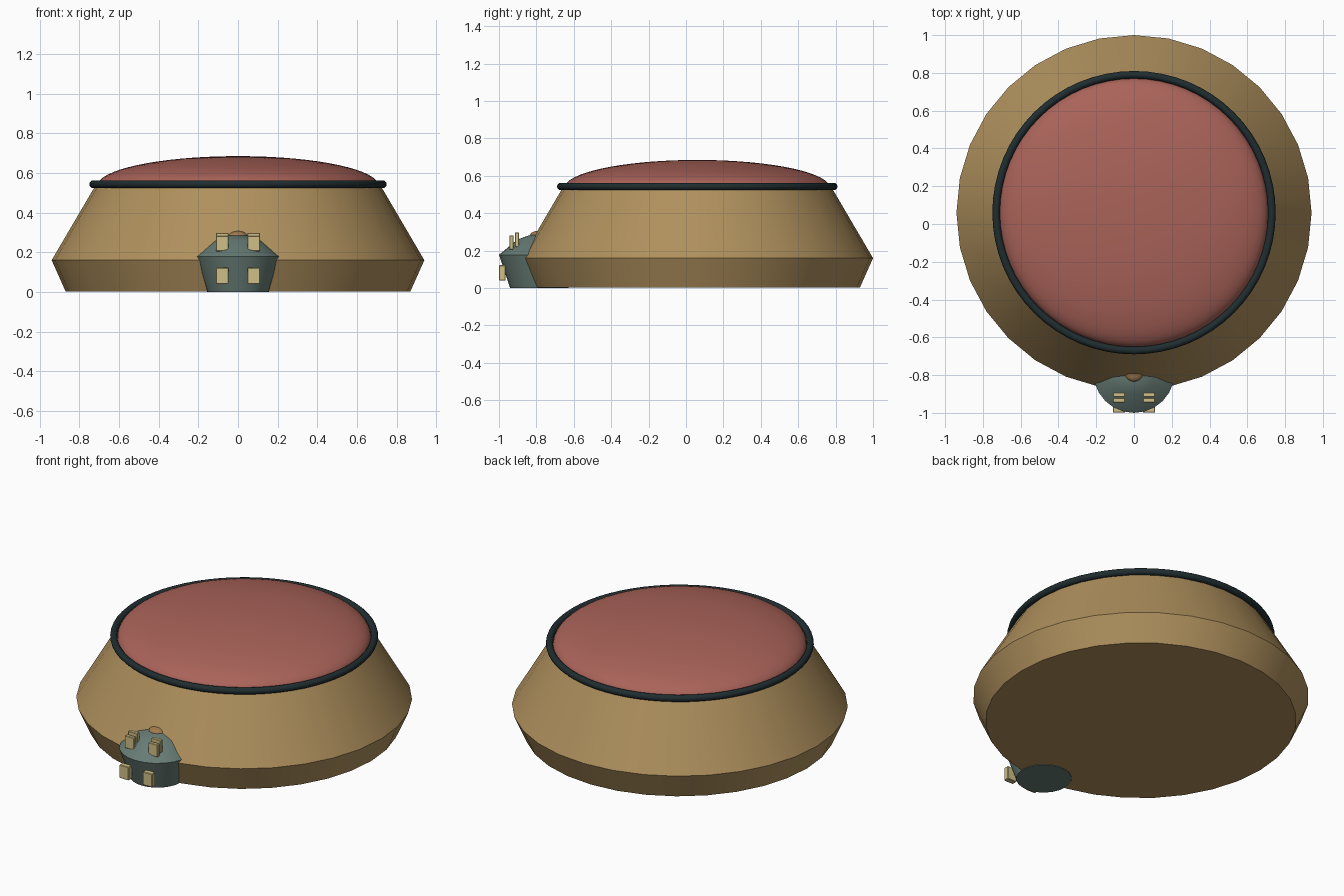
import bpy, bmesh, math
from mathutils import Vector

if "Cube" in bpy.data.objects:
    bpy.data.objects.remove(bpy.data.objects["Cube"])


def material(name, rgb):
    m = bpy.data.materials.new(name)
    m.diffuse_color = (*rgb, 1)
    m.use_nodes = True
    m.node_tree.nodes["Principled BSDF"].inputs["Base Color"].default_value = m.diffuse_color
    return m


TAN = material("tan shell", (0.43, 0.28, 0.11))
RED = material("dusty red", (0.40, 0.125, 0.10))
DARK = material("dark rubber", (0.014, 0.026, 0.029))
SLATE = material("slate green", (0.135, 0.20, 0.175))
CREAM = material("cream", (0.62, 0.52, 0.24))
BROWN = material("brown", (0.36, 0.20, 0.075))

BODY_Y = 0.06
HEAD_Y = -0.785


def smooth(obj, angle=30):
    bpy.ops.object.select_all(action='DESELECT')
    obj.select_set(True)
    bpy.context.view_layer.objects.active = obj
    bpy.ops.object.shade_smooth_by_angle(angle=math.radians(angle))


def lathe(name, profile, sides, y, mat, angle=22):
    """Closed solid turned from (radius, height) points, bottom to top."""
    bm = bmesh.new()
    rings = []
    for r, z in profile:
        rings.append([bm.verts.new((r * math.sin(2 * math.pi * i / sides),
                                    y - r * math.cos(2 * math.pi * i / sides), z))
                      for i in range(sides)])
    for a, b in zip(rings, rings[1:]):
        for i in range(sides):
            j = (i + 1) % sides
            bm.faces.new((a[i], a[j], b[j], b[i]))
    bm.faces.new(rings[0][::-1])
    bm.faces.new(rings[-1])
    bmesh.ops.recalc_face_normals(bm, faces=bm.faces)
    mesh = bpy.data.meshes.new(name)
    bm.to_mesh(mesh)
    bm.free()
    obj = bpy.data.objects.new(name, mesh)
    bpy.context.collection.objects.link(obj)
    mesh.materials.append(mat)
    smooth(obj, angle)
    return obj


def block(name, low, high):
    low, high = Vector(low), Vector(high)
    bpy.ops.mesh.primitive_cube_add(size=1, location=(low + high) / 2)
    obj = bpy.context.object
    obj.name = name
    obj.scale = high - low
    bpy.ops.object.transform_apply(location=False, rotation=False, scale=True)
    obj.data.materials.append(CREAM)
    bev = obj.modifiers.new("soft edges", 'BEVEL')
    bev.width = 0.003
    bev.segments = 1
    return obj


# Main shell: flared foot and tapered wall
lathe("shell", [(0.87, 0.003), (0.94, 0.16), (0.72, 0.535)], 32, BODY_Y, TAN)

# Domed lid
dome = [(0.71 * math.cos(t), 0.535 + 0.15 * math.sin(t))
        for t in (math.radians(88) * i / 16 for i in range(17))]
lathe("dome_lid", dome, 64, BODY_Y, RED)

# Rubber ring around the lid
bpy.ops.mesh.primitive_torus_add(location=(0, BODY_Y, 0.543), major_radius=0.73,
                                 minor_radius=0.02, major_segments=64, minor_segments=12)
ring = bpy.context.object
ring.name = "rim_ring"
ring.data.materials.append(DARK)
smooth(ring, 60)

# Small front pod with its button
lathe("front_pod", [(0.155, 0), (0.215, 0.178), (0.115, 0.26), (0.04, 0.287)],
      24, HEAD_Y, SLATE)
button = [(0.05 * math.cos(t), 0.28 + 0.027 * math.sin(t))
          for t in (math.radians(12) * i for i in range(8))]
lathe("pod_button", button, 20, HEAD_Y, BROWN)

# Mirrored tabs: one low tab and a pair of upper tabs on each side
for side, s in (("left", -1), ("right", 1)):
    x0, x1 = sorted((s * 0.048, s * 0.112))
    block("lower_tab_" + side, (x0, -0.999, 0.04), (x1, -0.965, 0.122))
    block("upper_front_tab_" + side, (x0, -0.945, 0.205), (x1, -0.922, 0.282))
    block("upper_rear_tab_" + side, (x0, -0.915, 0.22), (x1, -0.892, 0.298))
